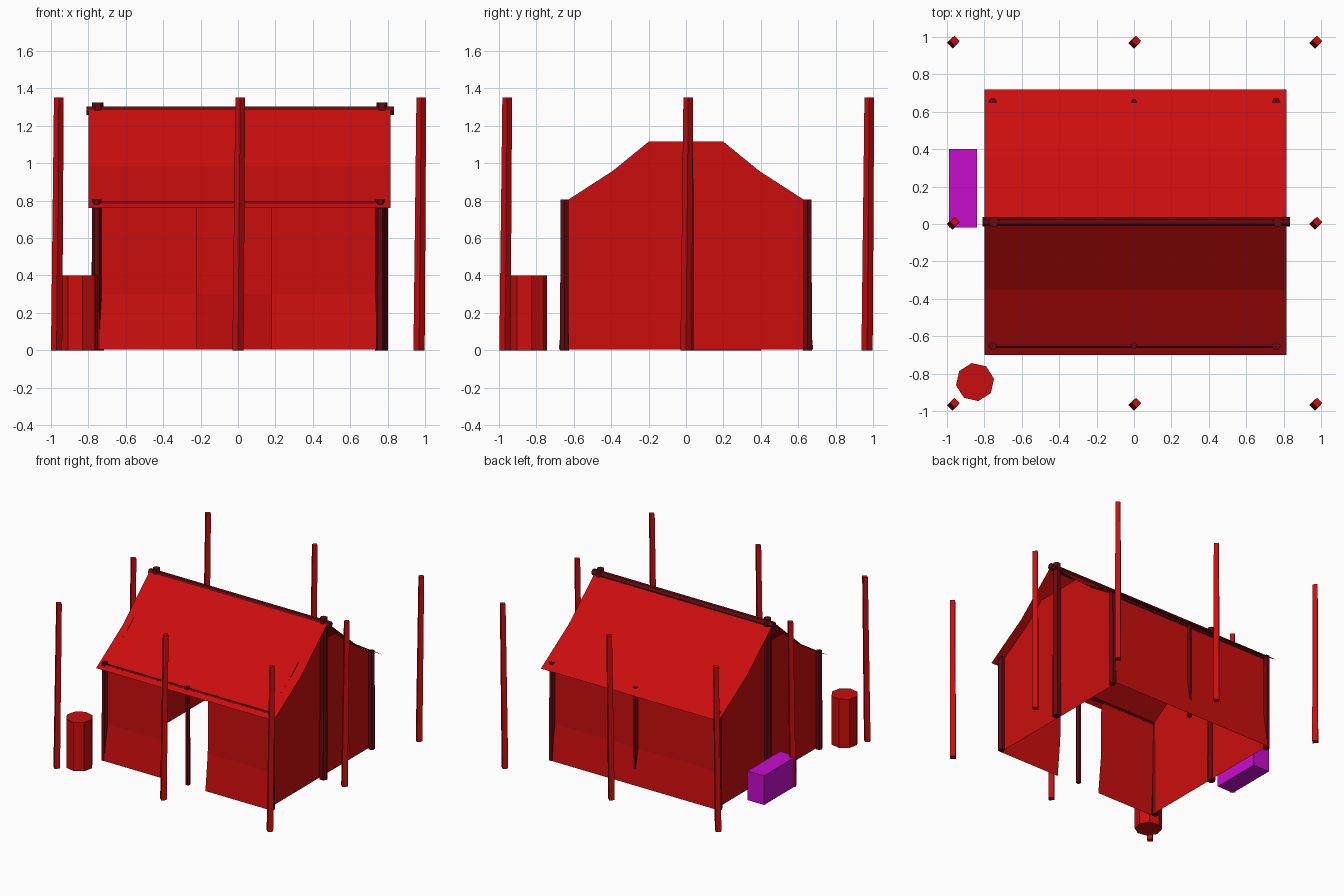
import bpy
import math
from mathutils import Vector

cube = bpy.data.objects.get("Cube")
if cube:
    bpy.data.objects.remove(cube, do_unlink=True)


def material(name, rgb):
    m = bpy.data.materials.new(name)
    m.use_nodes = True
    m.diffuse_color = (*rgb, 1)
    m.node_tree.nodes["Principled BSDF"].inputs["Base Color"].default_value = (*rgb, 1)
    return m


RED = material("bright red", (0.60, 0.004, 0.004))
DARK = material("dark red", (0.13, 0.003, 0.005))
PURPLE = material("purple", (0.58, 0.004, 0.61))


def mesh_object(name, verts, faces, mat):
    me = bpy.data.meshes.new(name)
    me.from_pydata(verts, [], faces)
    me.materials.append(mat)
    ob = bpy.data.objects.new(name, me)
    bpy.context.collection.objects.link(ob)
    return ob


def rod(name, start, end, r1, r2, sides, mat, turn=0.0):
    """Tapered prism from start to end; upright rods keep level ends."""
    a, b = Vector(start), Vector(end)
    upright = abs(b.z - a.z) > 0.1
    u, v = ((1, 0, 0), (0, 1, 0)) if upright else ((0, 1, 0), (0, 0, 1))
    u, v = Vector(u), Vector(v)
    angles = [turn + 2 * math.pi * i / sides for i in range(sides)]
    verts = [c + r * (math.cos(t) * u + math.sin(t) * v)
             for c, r in ((a, r1), (b, r2)) for t in angles]
    faces = [(i, (i + 1) % sides, sides + (i + 1) % sides, sides + i)
             for i in range(sides)]
    faces += [tuple(reversed(range(sides))), tuple(range(sides, 2 * sides))]
    return mesh_object(name, verts, faces, mat)


def sheet(name, profile, x0, x1, mat):
    """Cloth made by sweeping a (y, z) profile along x."""
    n = len(profile)
    verts = [(x, y, z) for x in (x0, x1) for y, z in profile]
    faces = [(i, n + i, n + i + 1, i + 1) for i in range(n - 1)]
    return mesh_object(name, verts, faces, mat)


# Ring of leaning square stakes around the tent
for x in (-0.97, 0, 0.968):
    for y in (-0.968, 0, 0.968):
        if x or y:
            rod("outer_stake", (x, y, 0), (x + 0.012, y + 0.012, 1.35),
                0.03, 0.026, 4, RED)

# Sagging roof cloth, one sheet on each slope
sheet("roof_front", [(0, 1.295), (-0.35, 0.985), (-0.70, 0.76)], -0.80, 0.815, RED)
sheet("roof_back", [(0, 1.295), (0.36, 0.985), (0.72, 0.76)], -0.80, 0.815, RED)

# Long walls flaring at the ground, with a doorway in front
wall = [(0.645, 0.795), (0.65, 0.3), (0.68, 0.005)]
front = [(-y, z) for y, z in wall]
sheet("wall_back", wall, -0.74, 0.74, RED)
sheet("wall_front_right", front, -0.74, -0.22, RED)
sheet("wall_front_left", front, 0.18, 0.74, RED)

# End walls, cut flat below the ridge
half = [(0.68, 0.005), (0.65, 0.3), (0.645, 0.795), (0.39, 0.96), (0.2, 1.115)]
outline = half + [(-y, z) for y, z in reversed(half)]
for side, x in (("right", -0.74), ("left", 0.74)):
    mesh_object("end_wall_" + side, [(x, y, z) for y, z in outline],
                [tuple(range(len(outline)))], RED)

# Eave poles and rails
for y in (-0.65, 0.65):
    for x in (-0.755, 0, 0.76):
        r = 0.027 if x else 0.02
        rod("eave_pole", (x, y, 0), (x, y, 0.805), r, r * 0.9, 6, DARK)
    rod("eave_rail", (-0.77, y, 0.785), (0.78, y, 0.785), 0.012, 0.012, 6, DARK)

# Ridge beam on two tall poles
rod("ridge_beam", (-0.81, 0.012, 1.28), (0.835, 0.012, 1.28), 0.026, 0.026, 6, DARK)
for x in (-0.75, 0.77):
    rod("ridge_pole", (x, 0.012, 0), (x, 0.012, 1.325), 0.033, 0.03, 6, DARK)

# Eight-sided barrel
rod("barrel", (-0.85, -0.845, 0), (-0.85, -0.845, 0.40), 0.103, 0.103, 8, RED,
    math.radians(10))

# Storage chest beside the end wall
bpy.ops.mesh.primitive_cube_add(size=1, location=(-0.915, 0.19, 0.12))
chest = bpy.context.object
chest.name = "chest"
chest.scale = (0.15, 0.42, 0.24)
chest.data.materials.append(PURPLE)
